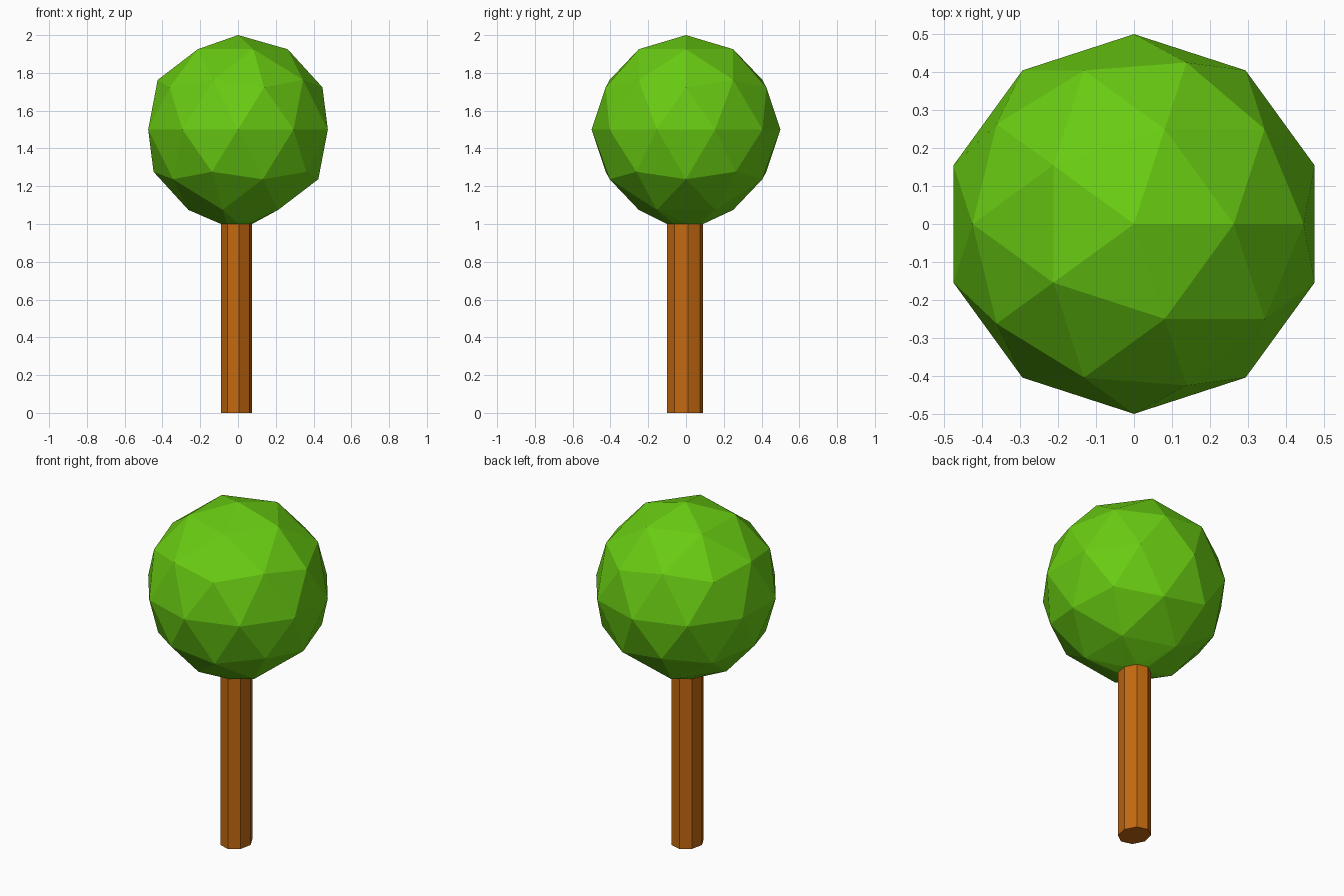
import bpy, bmesh, math

if "Cube" in bpy.data.objects:
    bpy.data.objects.remove(bpy.data.objects["Cube"])

def material(name, rgb):
    m = bpy.data.materials.new(name)
    m.diffuse_color = (*rgb, 1)
    m.use_nodes = True
    m.node_tree.nodes["Principled BSDF"].inputs["Base Color"].default_value = m.diffuse_color
    return m

def trunk_ring(bm, z):
    # eight-sided, slightly oval and off-centre trunk section
    return [bm.verts.new((-0.0075 + 0.0835 * math.cos(math.radians(9 + 45 * i)),
                          -0.005 + 0.0965 * math.sin(math.radians(9 + 45 * i)), z))
            for i in range(8)]

def loop_edges(bm, ring):
    return [bm.edges.get((a, b)) or bm.edges.new((a, b))
            for a, b in zip(ring, ring[1:] + ring[:1])]

# Crown: faceted ball whose lowest point is opened out to meet the trunk
bpy.ops.mesh.primitive_ico_sphere_add(subdivisions=2, radius=0.5)
crown = bpy.context.object
crown.name = "crown"
crown.location.z = 1.5
bm = bmesh.new()
bm.from_mesh(crown.data)
bottom = min(bm.verts, key=lambda v: v.co.z)
bmesh.ops.delete(bm, geom=[bottom], context='VERTS')
rim = [e for e in bm.edges if e.is_boundary]
neck = loop_edges(bm, trunk_ring(bm, -0.5))
bmesh.ops.bridge_loops(bm, edges=rim + neck)
bmesh.ops.recalc_face_normals(bm, faces=bm.faces)
bm.to_mesh(crown.data)
bm.free()
crown.data.shade_flat()
crown.data.materials.append(material("leaf_green", (0.14, 0.6, 0.006)))

# Trunk: straight eight-sided prism
bm = bmesh.new()
low, high = trunk_ring(bm, 0), trunk_ring(bm, 1)
for i in range(8):
    j = (i + 1) % 8
    bm.faces.new((low[i], low[j], high[j], high[i]))
bm.faces.new(low[::-1])
bm.faces.new(high)
mesh = bpy.data.meshes.new("trunk")
bm.to_mesh(mesh)
bm.free()
trunk = bpy.data.objects.new("trunk", mesh)
bpy.context.collection.objects.link(trunk)
mesh.materials.append(material("bark_brown", (0.55, 0.14, 0.005)))
